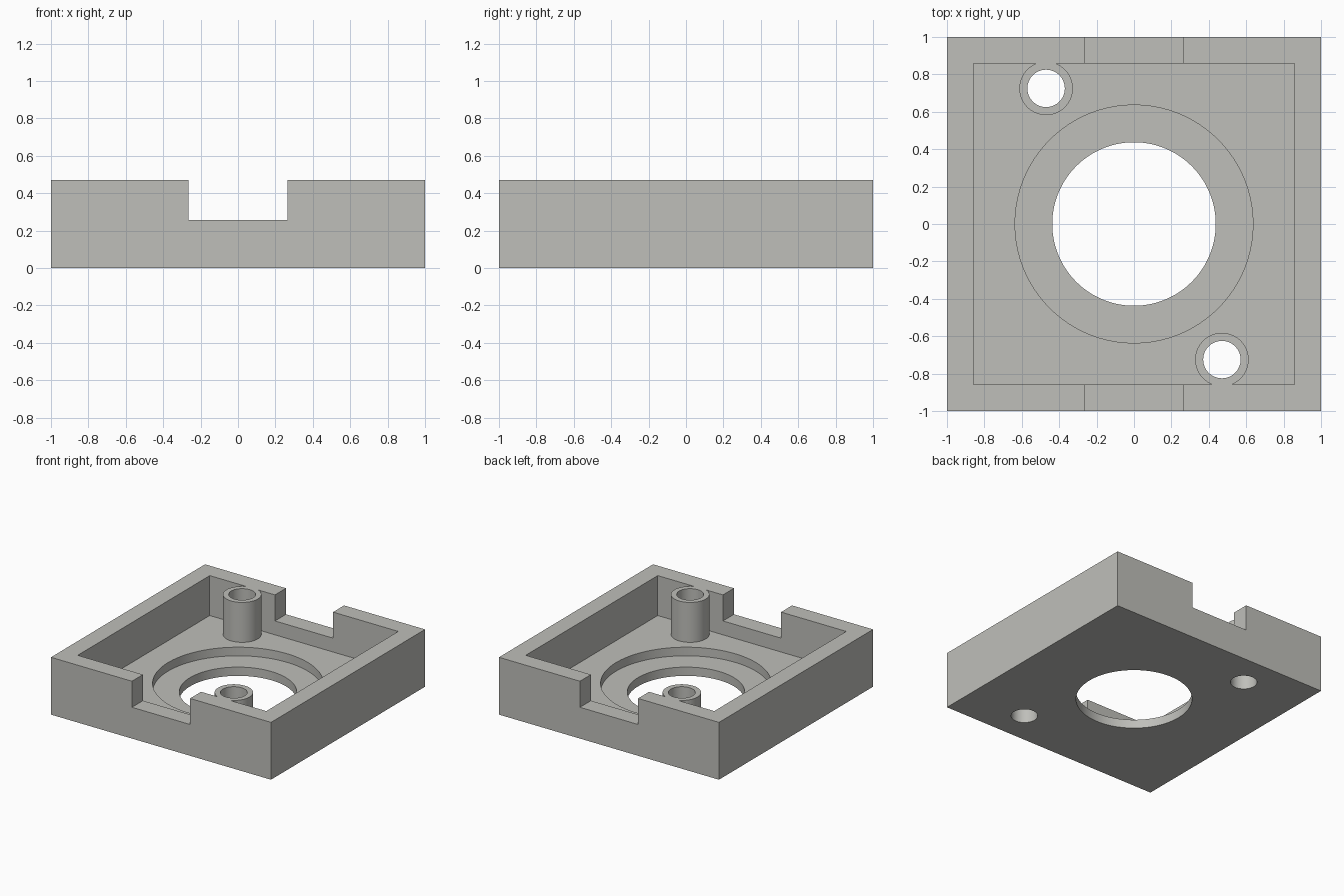
import bpy
import math

if "Cube" in bpy.data.objects:
    bpy.data.objects.remove(bpy.data.objects["Cube"])

H = 0.471        # overall height
FLOOR = 0.143    # top of the floor plate
STEP = 0.072     # bottom of the round recess

grey = bpy.data.materials.new("warm grey")
grey.diffuse_color = (0.52, 0.52, 0.49, 1)
grey.use_nodes = True
grey.node_tree.nodes["Principled BSDF"].inputs["Base Color"].default_value = grey.diffuse_color


def box(name, sx, sy, z0, z1):
    bpy.ops.mesh.primitive_cube_add(size=1, location=(0, 0, (z0 + z1) / 2))
    ob = bpy.context.object
    ob.name = name
    ob.scale = (sx, sy, z1 - z0)
    bpy.ops.object.transform_apply(location=True, rotation=False, scale=True)
    ob.data.materials.append(grey)
    return ob


def cylinder(name, r, z0, z1, x=0, y=0, sides=64):
    bpy.ops.mesh.primitive_cylinder_add(vertices=sides, radius=r, depth=z1 - z0,
                                        location=(x, y, (z0 + z1) / 2))
    ob = bpy.context.object
    ob.name = name
    bpy.ops.object.transform_apply(location=True, rotation=False, scale=True)
    ob.data.materials.append(grey)
    return ob


def combine(target, tool, operation):
    mod = target.modifiers.new(tool.name, 'BOOLEAN')
    mod.object = tool
    mod.operation = operation
    mod.solver = 'EXACT'
    bpy.context.view_layer.objects.active = target
    bpy.ops.object.modifier_apply(modifier=mod.name)
    bpy.data.objects.remove(tool, do_unlink=True)


# Square tray with an open top
tray = box("tray", 2, 2, 0, H)
combine(tray, box("cavity", 1.714, 1.714, FLOOR, H + 0.2), 'DIFFERENCE')

# Notches through the front and back walls
combine(tray, box("wall_notch", 0.528, 2.4, 0.257, H + 0.2), 'DIFFERENCE')

# Stepped round opening in the floor
combine(tray, cylinder("recess", 0.636, STEP, 0.24, sides=128), 'DIFFERENCE')
combine(tray, cylinder("opening", 0.437, -0.2, 0.24, sides=128), 'DIFFERENCE')

# Two hollow posts that merge into the walls at opposite corners
for s in (-1, 1):
    x, y = 0.47 * s, -0.725 * s
    combine(tray, cylinder("post", 0.143, 0.09, H, x, y), 'UNION')
    combine(tray, cylinder("post_hole", 0.1, -0.2, H + 0.2, x, y), 'DIFFERENCE')

# Smooth round walls, crisp edges
bpy.ops.object.select_all(action='DESELECT')
tray.select_set(True)
bpy.context.view_layer.objects.active = tray
bpy.ops.object.shade_smooth_by_angle(angle=math.radians(30))
